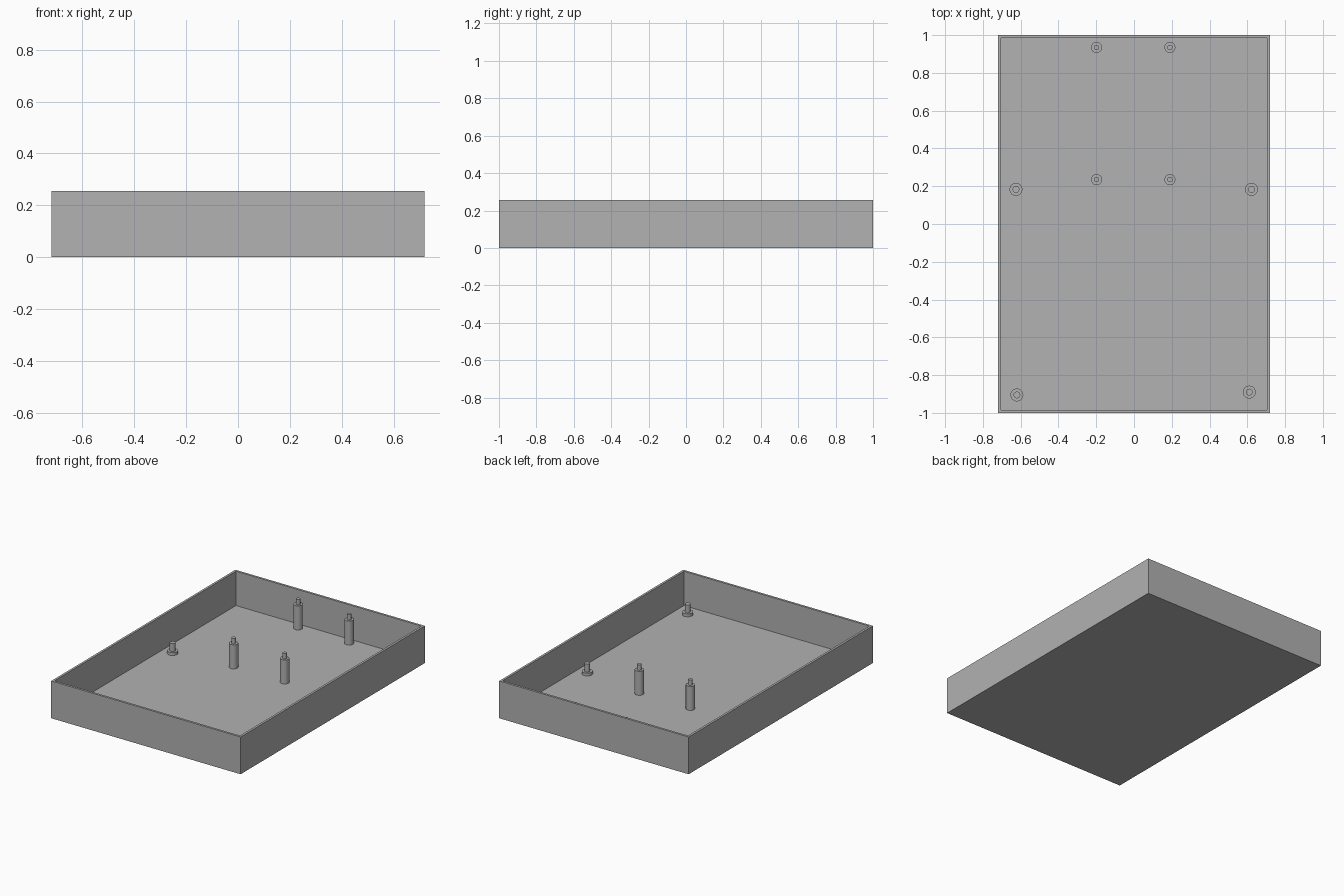
import bpy, bmesh
from mathutils import Matrix, Vector

if "Cube" in bpy.data.objects:
    bpy.data.objects.remove(bpy.data.objects["Cube"], do_unlink=True)

WIDTH, LENGTH, HEIGHT = 1.44, 2.0, 0.256
WALL, FLOOR = 0.022, 0.02

grey = bpy.data.materials.new("plain grey")
grey.use_nodes = True
colour = (0.445, 0.445, 0.445, 1)
grey.diffuse_color = colour
grey.node_tree.nodes["Principled BSDF"].inputs["Base Color"].default_value = colour


def finish(bm, name, location=(0, 0, 0)):
    bmesh.ops.recalc_face_normals(bm, faces=bm.faces)
    mesh = bpy.data.meshes.new(name)
    bm.to_mesh(mesh)
    bm.free()
    mesh.materials.append(grey)
    obj = bpy.data.objects.new(name, mesh)
    obj.location = location
    bpy.context.collection.objects.link(obj)
    return obj


# Open tray: a box whose top is inset and pushed down to the floor
bm = bmesh.new()
bmesh.ops.create_cube(bm, size=1, matrix=Matrix.Translation((0, 0, HEIGHT / 2))
                      @ Matrix.Diagonal((WIDTH, LENGTH, HEIGHT, 1)))
top = max(bm.faces, key=lambda f: f.calc_center_median().z)
bmesh.ops.inset_region(bm, faces=[top], thickness=WALL)
pocket = bmesh.ops.extrude_face_region(bm, geom=[top])["geom"]
bmesh.ops.delete(bm, geom=[top], context='FACES_ONLY')
bmesh.ops.translate(bm, vec=(0, 0, FLOOR - HEIGHT),
                    verts=[v for v in pocket if isinstance(v, bmesh.types.BMVert)])
finish(bm, "tray")


def stepped_post(name, x, y, profile):
    """Turn a radius/height profile around the post axis."""
    bm = bmesh.new()
    points = [bm.verts.new((r, 0, z)) for r, z in profile]
    edges = [bm.edges.new(pair) for pair in zip(points, points[1:])]
    bmesh.ops.spin(bm, geom=points + edges, cent=(0, 0, 0), axis=(0, 0, 1),
                   angle=6.2831853, steps=32)
    bmesh.ops.remove_doubles(bm, verts=bm.verts, dist=0.0005)
    obj = finish(bm, name, Vector((x, y, FLOOR)))
    bpy.ops.object.select_all(action='DESELECT')
    obj.select_set(True)
    bpy.context.view_layer.objects.active = obj
    bpy.ops.object.shade_smooth_by_angle()


# Tall standoffs with a narrow locating pin
tall = [(0, 0), (0.029, 0), (0.029, 0.165), (0.014, 0.165), (0.014, 0.202), (0, 0.202)]
for row, y in (("back", 0.935), ("middle", 0.235)):
    for side, x in (("right", -0.198), ("left", 0.19)):
        stepped_post(f"standoff_{row}_{side}", x, y, tall)

# Short pegs on a flat disc
short = [(0, 0), (0.034, 0), (0.034, 0.02), (0.018, 0.02), (0.018, 0.074), (0, 0.074)]
for name, x, y in (("middle_right", -0.625, 0.183), ("middle_left", 0.622, 0.183),
                   ("front_right", -0.62, -0.905), ("front_left", 0.61, -0.89)):
    stepped_post(f"peg_{name}", x, y, short)
